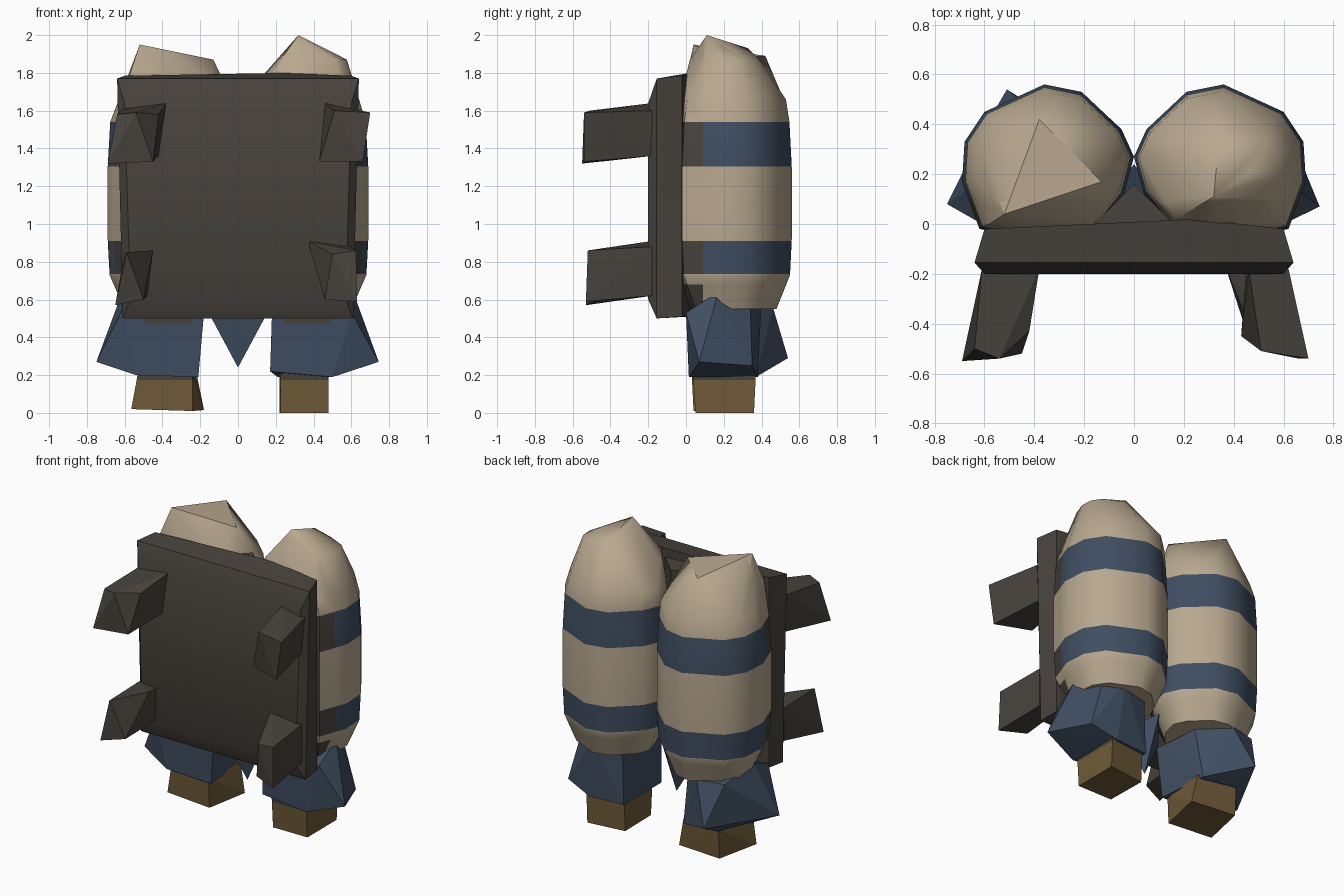
import bpy, bmesh, math
from mathutils import Vector


def material(name, rgb):
    m = bpy.data.materials.new(name)
    m.diffuse_color = (*rgb, 1)
    return m


CREAM = material("cream", (0.48, 0.39, 0.275))
BLUE = material("slate_blue", (0.05, 0.076, 0.12))
DARK = material("dark_brown_grey", (0.064, 0.055, 0.046))
GOLD = material("bronze", (0.162, 0.105, 0.04))


def hull(name, points, mats, cuts=(), rule=None, smooth=0, crease_z=9):
    """Convex solid, optionally cut along planes, coloured by rule and smoothed by angle."""
    bm = bmesh.new()
    for p in points:
        bm.verts.new(p)
    res = bmesh.ops.convex_hull(bm, input=bm.verts[:])
    junk = {g for g in res["geom_interior"] + res["geom_unused"] if isinstance(g, bmesh.types.BMVert)}
    bmesh.ops.delete(bm, geom=[v for v in junk if v.is_valid], context='VERTS')
    bmesh.ops.dissolve_limit(bm, angle_limit=math.radians(0.5), verts=bm.verts[:], edges=bm.edges[:])
    for co, no in cuts:
        bmesh.ops.bisect_plane(bm, geom=bm.verts[:] + bm.edges[:] + bm.faces[:],
                               plane_co=co, plane_no=no, dist=1e-5)
    bmesh.ops.recalc_face_normals(bm, faces=bm.faces[:])
    for f in bm.faces:
        f.smooth = smooth > 0
        if rule:
            f.material_index = rule(f.calc_center_median())
    for e in bm.edges:
        high = all(v.co.z > crease_z for v in e.verts)
        e.smooth = e.calc_face_angle(0) < math.radians(smooth) and not high
    me = bpy.data.meshes.new(name)
    bm.to_mesh(me)
    bm.free()
    for m in mats:
        me.materials.append(m)
    ob = bpy.data.objects.new(name, me)
    bpy.context.collection.objects.link(ob)
    return ob


# Tanks: shared cross-section, different caps, two painted bands
SECTION = [(0.0, 0.27), (0.05, 0.38), (0.21, 0.53), (0.36, 0.56), (0.6, 0.45), (0.68, 0.33),
           (0.69, 0.17), (0.62, -0.02), (0.4, -0.06), (0.15, -0.02), (0.04, 0.12)]
CENTRE = Vector((0.35, 0.25))
BANDS = [(0.735, 0.91), (1.305, 1.54)]


def ring(z, s, side, centre=CENTRE):
    out = []
    for p in SECTION:
        q = centre + (Vector(p) - CENTRE) * s
        out.append((side * q.x, q.y, z))
    return out


def tank_colour(c):
    in_band = any(a < c.z < b for a, b in BANDS)
    if c.y < -0.02 or (c.y < 0.09 and (in_band or 0.56 < c.z < 0.68)):
        return 2
    return 1 if in_band else 0


tank_cuts = [((0, 0, z), (0, 0, 1)) for b in BANDS for z in b] + [((0, 0, 0.68), (0, 0, 1))]
tank_cuts += [((0, y, 0), (0, 1, 0)) for y in (-0.02, 0.09)]


def tank(name, side, cap, crease_z=9):
    pts = (ring(0.55, 0.74, side) + ring(0.73, 0.97, side) + ring(0.92, 1, side)
           + ring(1.3, 1, side) + ring(1.54, 0.96, side))
    hull(name, pts + cap, [CREAM, BLUE, DARK], tank_cuts, tank_colour, 50, crease_z)


tank("right_tank", 1,
     ring(1.66, 0.9, 1, Vector((0.335, 0.25))) + ring(1.87, 0.49, 1, Vector((0.41, 0.235)))
     + [(0.17, 0.02, 1.79), (0.34, 0.02, 1.87), (0.46, 0.2, 1.93), (0.34, 0.33, 1.93),
        (0.32, 0.11, 2.0)])
tank("left_tank", -1,
     ring(1.64, 0.89, -1, Vector((0.335, 0.25)))
     + [(-0.52, 0.04, 1.95), (-0.38, 0.42, 1.89), (-0.13, 0.17, 1.87), (-0.58, 0.0, 1.77)], 1.86)

# Back plate with a softly chamfered front face
plate = []
for y, w_top, w_bot, z0, z1 in [(-0.2, 0.6, 0.57, 0.6, 1.64), (-0.155, 0.64, 0.61, 0.5, 1.77),
                                (-0.02, 0.6, 0.6, 0.51, 1.785)]:
    for s in (-1, 1):
        plate += [(s * w_top, y, z1), (s * w_bot, y, z0)]
hull("back_plate", plate + [(0.25, 0.02, 1.8), (0.2, 0.02, 0.51)], [DARK], smooth=35)

# Filler spine between the tanks
hull("spine", [(x, y, z) for z in (0.5, 1.74) for x, y in ((-0.16, 0), (0.16, 0), (0, 0.16))], [DARK])

# Strap stubs on the front
stubs = {
    "upper_right_strap": [(0.46, -0.18, 1.64), (0.62, -0.18, 1.6), (0.6, -0.18, 1.36), (0.45, -0.18, 1.36),
                          (0.7, -0.54, 1.59), (0.66, -0.54, 1.33), (0.51, -0.51, 1.6), (0.43, -0.45, 1.33)],
    "upper_left_strap": [(-0.61, -0.18, 1.61), (-0.38, -0.18, 1.64), (-0.42, -0.18, 1.36), (-0.6, -0.18, 1.36),
                         (-0.69, -0.55, 1.32), (-0.45, -0.52, 1.33), (-0.54, -0.54, 1.59),
                         (-0.64, -0.5, 1.58), (-0.42, -0.43, 1.58)],
    "lower_right_strap": [(0.37, -0.18, 0.91), (0.6, -0.18, 0.88), (0.6, -0.18, 0.62), (0.47, -0.18, 0.62),
                          (0.63, -0.53, 0.59), (0.46, -0.46, 0.6), (0.625, -0.52, 0.86), (0.5, -0.5, 0.84)],
    "lower_left_strap": [(-0.47, -0.18, 0.84), (-0.45, -0.3, 0.86), (-0.6, -0.18, 0.85), (-0.6, -0.18, 0.63),
                         (-0.48, -0.18, 0.62), (-0.65, -0.53, 0.57), (-0.5, -0.48, 0.6), (-0.59, -0.52, 0.85)],
}
for name, pts in stubs.items():
    hull(name, pts, [DARK])


# Flared nozzle skirts with a dark scuff high on the front
def skirt_colour(c):
    return 1 if c.z > 0.47 and c.y < 0.06 and 0.24 < abs(c.x) < 0.49 else 0


def skirt(name, side, pts):
    cuts = [((0, 0, 0.47), (0, 0, 1))] + [((side * x, 0, 0), (1, 0, 0)) for x in (0.24, 0.49)]
    hull(name, pts, [BLUE, DARK], cuts, skirt_colour)


skirt("right_nozzle", 1,
      [(0.18, 0.0, 0.53), (0.6, 0.0, 0.53), (0.61, 0.17, 0.64), (0.54, 0.34, 0.57),
       (0.4, 0.4, 0.6), (0.22, 0.36, 0.56), (0.17, 0.015, 0.22), (0.5, 0.015, 0.19),
       (0.745, 0.07, 0.27), (0.63, 0.35, 0.25), (0.45, 0.38, 0.19), (0.21, 0.36, 0.19)])
skirt("left_nozzle", -1,
      [(-0.18, 0.0, 0.53), (-0.61, 0.0, 0.55), (-0.62, 0.17, 0.62), (-0.58, 0.42, 0.56),
       (-0.4, 0.46, 0.56), (-0.23, 0.3, 0.55), (-0.21, 0.015, 0.19), (-0.54, 0.015, 0.2),
       (-0.75, 0.08, 0.27), (-0.51, 0.54, 0.29), (-0.24, 0.37, 0.19), (-0.5, 0.38, 0.21)])


# Nozzle tips with a dark scuff below the skirt
def tip_colour(c):
    return 1 if c.z > 0.175 and (c.y < 0.1 or c.x > 0.4) else 0


tip_cut = [((0, 0, 0.175), (0, 0, 1))]
hull("right_tip", [(x, y, z) for z, y0, y1 in ((0, 0.05, 0.36), (0.21, 0.035, 0.37))
                   for x, y in ((0.225, y0), (0.48, y0), (0.48, y1), (0.22, y1 - 0.03))],
     [GOLD, DARK], tip_cut, tip_colour)
hull("left_tip", [(-0.565, 0.06, 0.02), (-0.24, 0.04, 0.01), (-0.18, 0.33, 0.015), (-0.5, 0.36, 0.02),
                  (-0.53, 0.05, 0.21), (-0.24, 0.03, 0.21), (-0.22, 0.34, 0.21), (-0.5, 0.37, 0.21)],
     [GOLD, DARK], tip_cut, tip_colour)

# Pointed fin hanging between the nozzles
hull("centre_fin", [(-0.15, 0.05, 0.52), (0.15, 0.05, 0.52), (0, 0.24, 0.6), (0, 0.1, 0.24)], [BLUE])
